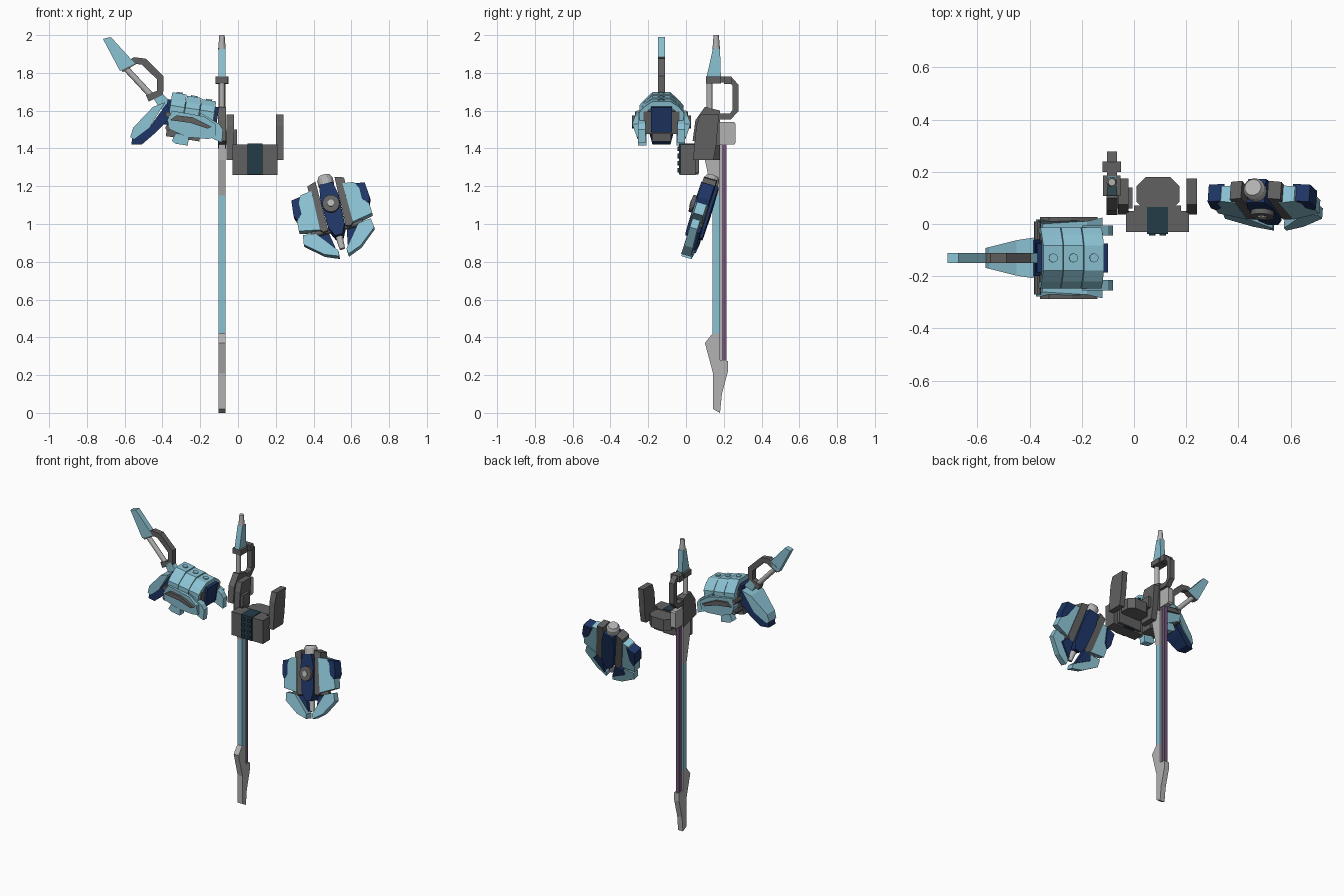
import bpy, bmesh
from math import radians, sin, cos, pi
from mathutils import Matrix, Vector

if "Cube" in bpy.data.objects:
    bpy.data.objects.remove(bpy.data.objects["Cube"])

COLOURS = {"sky": (.26, .54, .65), "navy": (.013, .035, .13), "dark": (.12, .12, .12),
           "light": (.45, .45, .45), "purple": (.17, .09, .19), "teal": (.017, .045, .065)}
MATS = {}
for key, c in COLOURS.items():
    MATS[key] = bpy.data.materials.new(key)
    MATS[key].diffuse_color = (*c, 1)
ID = Matrix.Identity(4)


def finish(name, bm, col, M=ID):
    bmesh.ops.transform(bm, matrix=M, verts=bm.verts)
    bmesh.ops.recalc_face_normals(bm, faces=bm.faces)
    me = bpy.data.meshes.new(name)
    bm.to_mesh(me)
    bm.free()
    ob = bpy.data.objects.new(name, me)
    bpy.context.collection.objects.link(ob)
    me.materials.append(MATS[col])
    return ob


def prism(name, pts, axis, lo, hi, col, M=ID):
    """Extrude a profile along an axis; lo and hi may be functions of a profile point."""
    place = {"x": lambda a, b, d: (d, a, b), "y": lambda a, b, d: (a, d, b),
             "z": lambda a, b, d: (a, b, d)}[axis]
    at = lambda v, p: v(p) if callable(v) else v
    bm = bmesh.new()
    ends = [[bm.verts.new(place(*p, at(v, p))) for p in pts] for v in (lo, hi)]
    for e in ends:
        bm.faces.new(e)
    for i in range(len(pts)):
        j = (i + 1) % len(pts)
        bm.faces.new((ends[0][i], ends[0][j], ends[1][j], ends[1][i]))
    return finish(name, bm, col, M)


def box(name, x0, x1, y0, y1, z0, z1, col, M=ID):
    return prism(name, [(x0, y0), (x1, y0), (x1, y1), (x0, y1)], "z", z0, z1, col, M)


def tube(name, p, q, r, col, r2=None, n=16, M=ID):
    p, q = Vector(p), Vector(q)
    bm = bmesh.new()
    bmesh.ops.create_cone(bm, cap_ends=True, segments=n, radius1=r,
                          radius2=r if r2 is None else r2, depth=(q - p).length)
    R = (q - p).to_track_quat("Z", "Y").to_matrix().to_4x4()
    return finish(name, bm, col, M @ Matrix.Translation((p + q) / 2) @ R)


def strip(name, path, width, axis, lo, hi, col):
    """Flat band of constant width along a 2D path."""
    left, right = [], []
    for i, p in enumerate(path):
        a, b = Vector(path[max(i - 1, 0)]), Vector(path[min(i + 1, len(path) - 1)])
        t = (b - a).normalized()
        n = Vector((-t.y, t.x)) * width / 2
        left.append(tuple(Vector(p) + n))
        right.append(tuple(Vector(p) - n))
    return prism(name, left + right[::-1], axis, lo, hi, col)


# ---- long sword ----
X0, X1, XC = -.103, -.066, -.085
tube("sword_cap", (XC, .16, 1.925), (XC, .16, 2), .02, "light", .014)
prism("sword_pommel", [(.107, 1.77), (.185, 1.77), (.18, 1.93), (.143, 1.93)], "x", X0, X1, "sky")
strip("sword_hand_loop", [(.107, 1.765), (.235, 1.765), (.262, 1.735), (.262, 1.60),
                          (.235, 1.57), (.11, 1.57)], .032, "x", X0, X1, "dark")
box("sword_crossbar", -.12, -.05, .20, .24, 1.74, 1.78, "dark")
box("sword_collar", -.118, -.052, .107, .185, 1.745, 1.78, "dark")
tube("sword_grip", (XC, .125, 1.56), (XC, .125, 1.77), .016, "light")
prism("sword_guard", [(.035, 1.44), (.18, 1.40), (.18, 1.60), (.10, 1.62), (.05, 1.55)],
      "x", X0 - .003, X1 + .003, "dark")
prism("sword_guard_block", [(.18, 1.42), (.255, 1.42), (.262, 1.43), (.262, 1.53), (.255, 1.54),
                            (.18, 1.54)], "x", X0, X1, "light")
prism("sword_ricasso", [(.14, 1.15), (.18, 1.15), (.18, 1.45), (.10, 1.45), (.10, 1.34)],
      "x", X0, X1, "light")
box("sword_blade", X0, X1, .14, .18, .42, 1.15, "sky")
box("sword_edge", XC - .012, XC + .012, .19, .215, .26, 1.43, "purple")
box("sword_edge_core", XC - .006, XC + .006, .17, .195, .26, 1.43, "light")
prism("sword_tip", [(.14, .42), (.10, .37), (.143, .21), (.143, .02), (.18, 0), (.19, .10),
                    (.222, .22), (.222, .275), (.18, .28), (.18, .42)], "x", X0, X1, "light")

# ---- back bracket ----
box("bracket_block", -.03, .21, -.03, .05, 1.26, 1.42, "dark")
box("bracket_rear_step", 0, .18, .05, .07, 1.27, 1.42, "dark")
box("bracket_panel", .05, .13, -.038, .065, 1.262, 1.425, "teal")
for i in range(2):
    for j in range(4):
        p = Vector((.07 + .04 * i, -.036, 1.284 + .038 * j))
        tube("panel_stud", p, p + Vector((0, -.009, 0)), .012, "teal", n=12)
prism("bracket_octagon", [(.01, .085), (.045, .05), (.14, .05), (.175, .085), (.175, .145),
                          (.14, .18), (.045, .18), (.01, .145)], "z", 1.34, 1.415, "dark")
arm = [(.037, 1.34), (.145, 1.34), (.16, 1.42), (.175, 1.58), (.075, 1.58), (.055, 1.52)]
for s in (-1, 1):
    prism("bracket_arm", arm, "x", .09 + s * .112, .09 + s * .152, "dark")
box("bracket_arm_foot", -.065, -.005, .06, .14, 1.42, 1.50, "dark")

# ---- shoulder pod ----
YC = -.13
T = Matrix.Translation((-.245, YC, 1.565)) @ Matrix.Rotation(radians(9), 4, "Y")
for i in range(3):
    x, h = -.122 + .08 * i, .115 - .006 * i
    # open arch of armour plate
    sec = [(-.117, -.02), (-.117, .045), (-.09, .075), (-.048, h), (.048, h), (.09, .075),
           (.117, .045), (.117, -.02), (.095, -.02), (.095, .035), (.045, h - .03),
           (-.045, h - .03), (-.095, .035), (-.095, -.02)]
    prism("pod_top_plate", sec, "x", x, x + .077, "sky", T)
    tube("pod_plate_stud", (x + .038, 0, h - .01), (x + .038, 0, h + .006), .017, "sky", M=T)
box("pod_core", -.12, .12, -.095, .095, -.07, .05, "dark", T)
box("pod_inner", -.14, .135, -.055, .055, -.06, .075, "navy", T)
box("pod_underside", -.12, .06, -.05, .05, -.12, -.06, "dark", T)
panel = [(-.35, 1.60), (-.18, 1.57), (-.12, 1.53), (-.12, 1.46), (-.16, 1.45), (-.27, 1.46),
         (-.36, 1.50), (-.375, 1.55)]
wedge = [(-.36, 1.55), (-.325, 1.575), (-.24, 1.565), (-.14, 1.515), (-.16, 1.505), (-.25, 1.535)]
fin = [(-.20, 1.59), (-.10, 1.53), (-.08, 1.50), (-.085, 1.43), (-.13, 1.45), (-.20, 1.49)]
lower = [(-.35, 1.44), (-.33, 1.48), (-.26, 1.47), (-.265, 1.415), (-.33, 1.425)]
flare = lambda s: (lambda p: YC + s * (.155 - .35 * abs(p[1] - 1.53)))
for s in (-1, 1):
    prism("pod_side_panel", panel, "y", YC + s * .095, flare(s), "sky")
    prism("pod_side_vent", wedge, "y", YC + s * .12, YC + s * .157, "dark")
    prism("pod_side_fin", fin, "y", YC + s * .085, YC + s * .125, "sky")
    prism("pod_lower_plate", lower, "y", YC + s * .08, YC + s * .125, "sky")
    for z in (1.58, 1.51):
        tube("pod_hinge", (-.37, YC + s * .06, z), (-.37, YC + s * .14, z), .015, "dark", n=10)

# tapered tail of the pod
tail = [(-.57, 1.46), (-.555, 1.51), (-.45, 1.62), (-.385, 1.645), (-.47, 1.51), (-.55, 1.45)]
under = [(-.565, 1.42), (-.56, 1.455), (-.47, 1.51), (-.38, 1.635), (-.34, 1.58), (-.44, 1.48),
         (-.51, 1.42)]
half = lambda k: (lambda p: YC + k * min(.078, .038 + (p[0] + .57) * .25))
prism("tail_shell", tail, "y", half(-1), half(1), "sky")
prism("tail_underside", under, "y", half(-.9), half(.9), "navy")

# antenna with loop
Y0, Y1 = YC - .019, YC + .019
prism("antenna_blade", [(-.715, 1.98), (-.673, 1.99), (-.546, 1.85), (-.625, 1.81)],
      "y", Y0, Y1, "sky")
strip("antenna_loop", [(-.62, 1.82), (-.545, 1.865), (-.50, 1.86), (-.412, 1.775),
                       (-.412, 1.695), (-.48, 1.665)], .038, "y", Y0, Y1, "dark")
tube("antenna_rod", (-.59, YC, 1.82), (-.45, YC, 1.67), .016, "light")
prism("antenna_root", [(-.45, 1.67), (-.41, 1.70), (-.34, 1.63), (-.37, 1.58), (-.42, 1.62)],
      "y", Y0, Y1, "sky")

# ---- small leaning shield pack ----
K = (Matrix.Translation((.50, .085, 1.077)) @ Matrix.Rotation(radians(-14), 4, "Y")
     @ Matrix.Rotation(radians(-17), 4, "X") @ Matrix.Diagonal((1, 1, 1.045, 1)))
prism("pack_spine", [(-.035, .13), (.035, .13), (.05, .06), (.045, -.10), (.02, -.15),
                     (-.02, -.15), (-.045, -.10), (-.05, .06)], "y", -.045, .05, "navy", K)
tube("pack_disc", (0, -.04, .015), (0, -.065, .015), .045, "dark", n=20, M=K)
tube("pack_disc_hub", (0, -.06, .015), (0, -.07, .015), .018, "light", n=12, M=K)
tube("pack_neck", (0, 0, .10), (0, 0, .14), .03, "dark", M=K)
tube("pack_cap", (0, 0, .13), (0, 0, .165), .042, "light", M=K)
tube("pack_cap_top", (0, 0, .165), (0, 0, .182), .042, "light", .032, M=K)
tube("pack_pin", (0, 0, -.13), (0, 0, -.215), .02, "light", .015, n=12, M=K)
tube("pack_hinge_bar", (-.14, 0, -.105), (.14, 0, -.105), .016, "dark", n=10, M=K)
grey = [(.052, .155), (.10, .14), (.10, -.09), (.075, -.115), (.048, -.11)]
wing = [(.085, .11), (.145, .105), (.195, .01), (.20, -.075), (.09, -.10)]
edge = [(.135, .10), (.20, .09), (.208, .01), (.195, -.02), (.165, .01)]
claw = [(.115, -.11), (.185, -.10), (.192, -.15), (.10, -.228), (.025, -.258), (.022, -.228)]
spike = [(.05, -.11), (.10, -.115), (.12, -.15), (.03, -.22)]
for s in (-1, 1):
    S = K @ Matrix.Diagonal((s, 1, 1, 1))
    prism("pack_grey_panel", grey, "y", -.035, .035, "dark", S)
    prism("pack_wing", wing, "y", lambda p: -.04 + .15 * (p[0] - .085), .03, "sky", S)
    prism("pack_wing_edge", edge, "y", -.028, .04, "navy", S)
    prism("pack_claw", claw, "y", lambda p: -.035 + .08 * p[0], .022, "sky", S)
    prism("pack_claw_back", spike, "y", 0, .035, "navy", S)

for m in bpy.data.materials:
    if m.users and not m.is_grease_pencil:
        m.use_nodes = True
        m.node_tree.nodes["Principled BSDF"].inputs["Base Color"].default_value = m.diffuse_color
